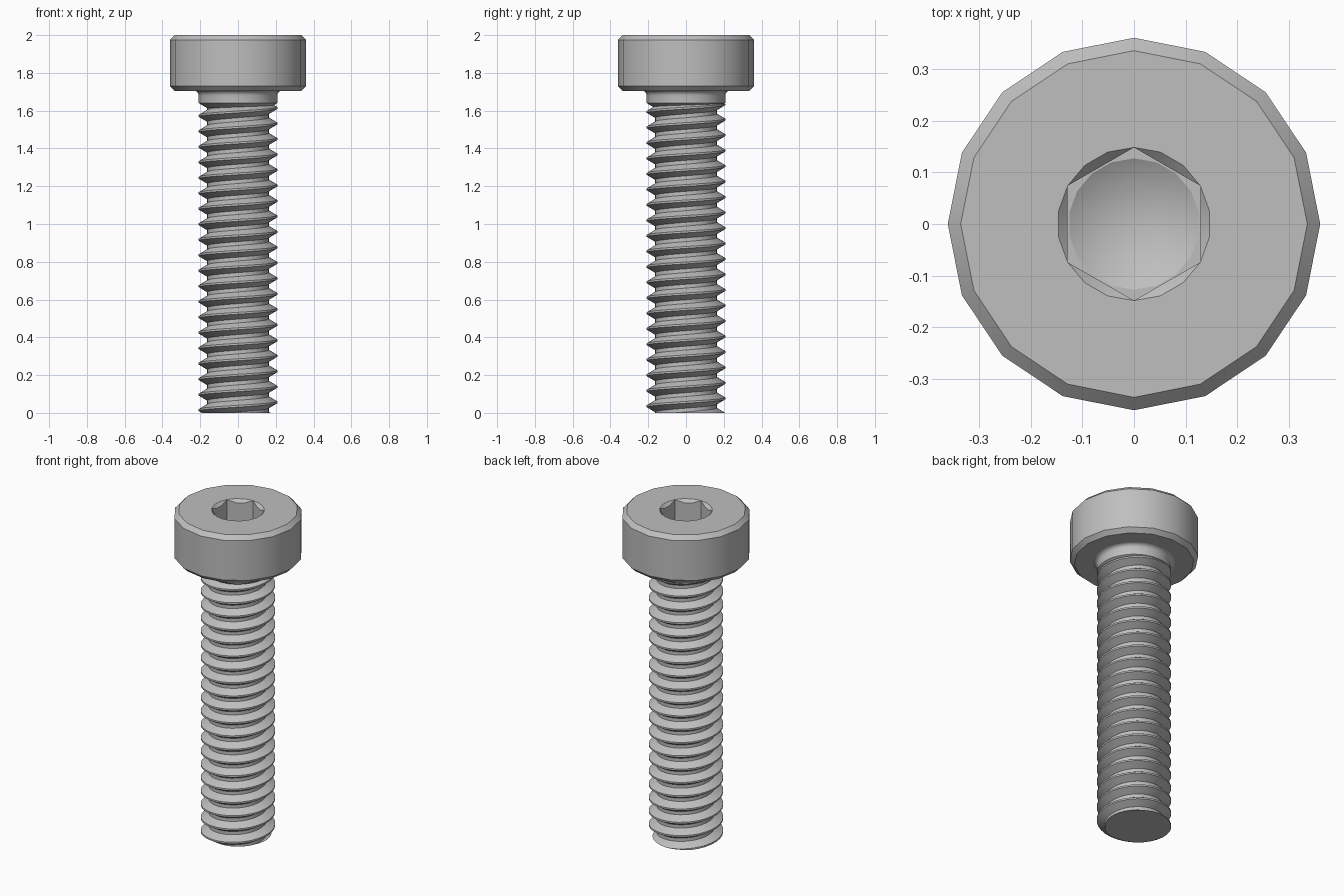
import bpy, bmesh, math
from math import pi, cos, sin

cube = bpy.data.objects.get("Cube")
if cube:
    bpy.data.objects.remove(cube, do_unlink=True)

steel = bpy.data.materials.new("steel grey")
steel.use_nodes = True
GREY = (0.52, 0.52, 0.52, 1)
steel.diffuse_color = GREY
steel.node_tree.nodes["Principled BSDF"].inputs["Base Color"].default_value = GREY


def polar(r, a, z):
    return (r * cos(a), r * sin(a), z)


def ring(bm, r, z, n, start=0.0):
    return [bm.verts.new(polar(r, start + 2 * pi * i / n, z)) for i in range(n)]


def bridge(bm, lower, upper):
    n = len(lower)
    for i in range(n):
        j = (i + 1) % n
        bm.faces.new((lower[i], lower[j], upper[j], upper[i]))


def edge_loop(bm, verts):
    n = len(verts)
    return [bm.edges.get((verts[i], verts[(i + 1) % n]))
            or bm.edges.new((verts[i], verts[(i + 1) % n])) for i in range(n)]


def finish(bm, name, angle=30):
    bmesh.ops.recalc_face_normals(bm, faces=bm.faces)
    mesh = bpy.data.meshes.new(name)
    bm.to_mesh(mesh)
    bm.free()
    mesh.materials.append(steel)
    obj = bpy.data.objects.new(name, mesh)
    bpy.context.collection.objects.link(obj)
    bpy.ops.object.select_all(action="DESELECT")
    obj.select_set(True)
    bpy.context.view_layer.objects.active = obj
    bpy.ops.object.shade_smooth_by_angle(angle=math.radians(angle))


# Chamfered head with a countersunk hexagonal socket
HEX = 0.148
FLAT = HEX * cos(pi / 6)
SOCKET_Z, TIP_Z = 1.78, 1.706
bm = bmesh.new()
rings = [ring(bm, r, z, 16) for r, z in
         ((0.225, 1.705), (0.335, 1.705), (0.36, 1.73), (0.36, 1.975), (0.335, 2.0))]
for low, high in zip(rings, rings[1:]):
    bridge(bm, low, high)
rim = ring(bm, HEX, 2.0, 18, pi / 2)
bmesh.ops.triangle_fill(bm, use_beauty=True,
                        edges=edge_loop(bm, rings[-1]) + edge_loop(bm, rim))

# Countersink meets each hexagon side in an arc
walls_top, walls_low = [], []
for i, v in enumerate(rim):
    a = pi / 2 + i * pi / 9
    if i % 3 == 0:
        d, top = HEX, v
    else:
        d = FLAT / cos(pi / 9 * (i % 3) - pi / 6)
        top = bm.verts.new(polar(d, a, 2.0 - (HEX - d)))
    walls_top.append(top)
    walls_low.append(bm.verts.new(polar(d, a, SOCKET_Z)))
for i in range(18):
    j = (i + 1) % 18
    loop = [rim[i], rim[j], walls_top[j], walls_top[i]]
    bm.faces.new(list(dict.fromkeys(loop)))
bridge(bm, walls_low, walls_top)

# Drill cone at the socket floor
drill = ring(bm, FLAT * 0.99, SOCKET_Z, 18, pi / 2)
bridge(bm, drill, walls_low)
tip = bm.verts.new((0, 0, TIP_Z))
for i in range(18):
    bm.faces.new((drill[i], drill[(i + 1) % 18], tip))
finish(bm, "head")

# Neck with a fillet under the head
bm = bmesh.new()
FILLET = 0.026
profile = [(0.165, 1.615), (0.208, 1.64)]
profile += [(0.208 + FILLET * (1 - cos(t)), 1.68 + FILLET * sin(t))
            for t in (k * pi / 8 for k in range(5))]
rings = [ring(bm, r, z, 32) for r, z in profile]
for low, high in zip(rings, rings[1:]):
    bridge(bm, low, high)
finish(bm, "neck")

# Helical thread, cut flat at both ends
PITCH, CREST, ROOT, SEGS, TURNS = 0.082, 0.208, 0.164, 32, 23
section = [(ROOT, -0.031), (CREST, -0.005), (CREST, 0.005), (ROOT, 0.031)]
bm = bmesh.new()
columns = []
for k in range(SEGS * TURNS + 1):
    a = pi + 2 * pi * k / SEGS
    z = 0.015 + PITCH * (k / SEGS - 2)
    columns.append([bm.verts.new(polar(r, a, z + dz)) for r, dz in section])
for a, b in zip(columns, columns[1:]):
    for i in range(len(section) - 1):
        bm.faces.new((a[i], b[i], b[i + 1], a[i + 1]))
# Root band joins each turn to the next
for k in range(SEGS * (TURNS - 1)):
    a, b = columns[k], columns[k + 1]
    c, d = columns[k + SEGS], columns[k + SEGS + 1]
    bm.faces.new((a[-1], b[-1], d[0], c[0]))
for height, direction in ((0.0, -1), (1.635, 1)):
    cut = bmesh.ops.bisect_plane(bm, geom=bm.verts[:] + bm.edges[:] + bm.faces[:],
                                 plane_co=(0, 0, height), plane_no=(0, 0, direction),
                                 clear_outer=True)
    edges = [e for e in cut["geom_cut"] if isinstance(e, bmesh.types.BMEdge)]
    bmesh.ops.triangle_fill(bm, use_beauty=True, edges=edges)
finish(bm, "threaded_shank")
